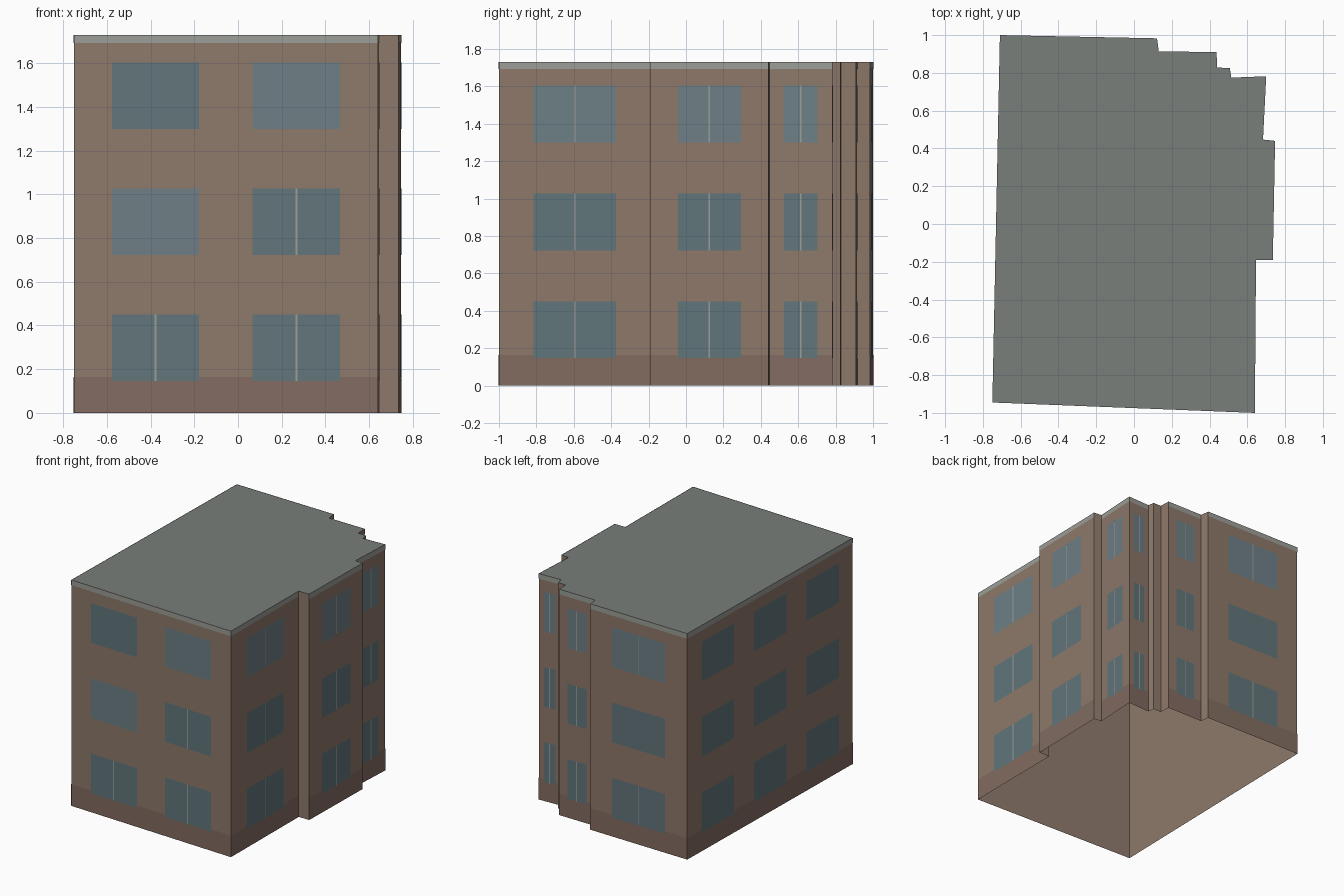
import bpy
from mathutils import Vector

if "Cube" in bpy.data.objects:
    bpy.data.objects.remove(bpy.data.objects["Cube"])

H = 1.73
FLOORS = 3
PITCH = H / FLOORS

# Footprint, counter-clockwise from the front left corner
PLAN = [Vector(p) for p in [
    (-0.75, -0.945), (0.64, -1.0), (0.646, -0.19), (0.735, -0.19),
    (0.747, 0.44), (0.683, 0.447), (0.70, 0.782), (0.515, 0.775),
    (0.507, 0.826), (0.44, 0.828), (0.437, 0.91), (0.131, 0.914),
    (0.122, 0.983), (-0.71, 1.0)]]


def material(name, rgb):
    m = bpy.data.materials.new(name)
    m.diffuse_color = (*rgb, 1)
    m.use_nodes = True
    m.node_tree.nodes["Principled BSDF"].inputs["Base Color"].default_value = m.diffuse_color
    return m


WALL = material("wall_brown", (0.27, 0.19, 0.145))
BASE = material("plinth_brown", (0.225, 0.15, 0.12))
TRIM = material("trim_grey", (0.33, 0.34, 0.31))
ROOF = material("roof_grey", (0.19, 0.21, 0.195))
GLASS = material("glass_dark", (0.12, 0.18, 0.20))
GLASS_LIGHT = material("glass_light", (0.155, 0.215, 0.24))


def add_mesh(name, verts, faces, mat):
    mesh = bpy.data.meshes.new(name)
    mesh.from_pydata(verts, [], faces)
    mesh.materials.append(mat)
    obj = bpy.data.objects.new(name, mesh)
    bpy.context.collection.objects.link(obj)


class Panels:
    """Collects flat rectangles laid on the walls into one object."""

    def __init__(self):
        self.verts, self.faces = [], []

    def add(self, a, b, s0, s1, z0, z1, off):
        d = (b - a).normalized()
        out = Vector((d.y, -d.x)) * off
        p, q = a + d * s0 + out, a + d * s1 + out
        i = len(self.verts)
        self.verts += [(*p, z0), (*q, z0), (*q, z1), (*p, z1)]
        self.faces.append((i, i + 1, i + 2, i + 3))

    def build(self, name, mat):
        add_mesh(name, self.verts, self.faces, mat)


walls, plinth, cornice = Panels(), Panels(), Panels()
panes, light_panes, mullions = Panels(), Panels(), Panels()

n = len(PLAN)
for i, a in enumerate(PLAN):
    b = PLAN[(i + 1) % n]
    length = (b - a).length
    walls.add(a, b, 0, length, 0, H, 0)
    if length < 0.15:          # short returns stay plain
        continue
    plinth.add(a, b, 0, length, 0, 0.165, 0.002)
    cornice.add(a, b, 0, length, H - 0.038, H, 0.002)

    # Window grid
    margin = min(0.05, 0.07 * length)
    cols = max(1, round((length - 2 * margin) / 0.65))
    cell = (length - 2 * margin) / cols
    half = 0.31 * cell
    for c in range(cols):
        mid = margin + (c + 0.5) * cell
        for f in range(FLOORS):
            z0 = f * PITCH + 0.147
            z1 = z0 + 0.304
            front, left, back = i == 0, i == n - 1, i == n - 2
            if front:
                light = (c, f) in {(0, 1), (1, 2)}
                split = (c, f) in {(0, 0), (1, 0), (1, 1)}
            else:
                light = f == 2 and not left
                split = not left and not (back and f == 1)
            (light_panes if light else panes).add(
                a, b, mid - half, mid + half, z0, z1, 0.004)
            if split:
                mullions.add(a, b, mid - 0.004, mid + 0.004, z0, z1, 0.006)

# Open-bottomed shell with a flat roof
walls.build("walls", WALL)
add_mesh("roof", [(*p, H) for p in PLAN], [tuple(range(n))], ROOF)
plinth.build("plinth", BASE)
cornice.build("cornice", TRIM)
panes.build("window_panes", GLASS)
light_panes.build("light_window_panes", GLASS_LIGHT)
mullions.build("window_mullions", TRIM)
